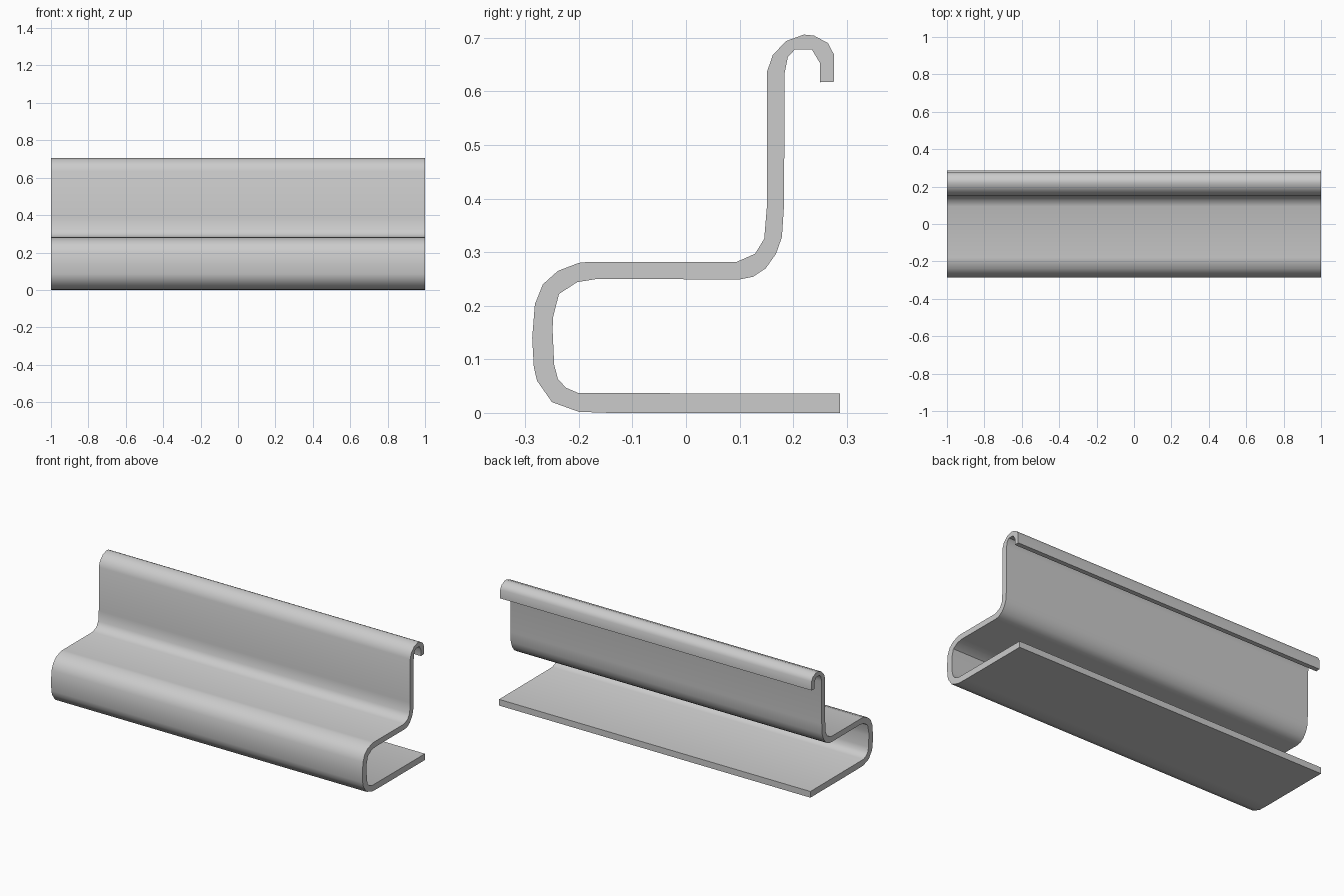
import bpy, bmesh, math

# Outer (front/bottom/top) edge of the bent sheet, as (y, z), from base lip to hook tip
outer = [(0.287, 0), (-0.142, 0), (-0.20, 0.002), (-0.25, 0.02), (-0.278, 0.06),
         (-0.284, 0.085), (-0.287, 0.14), (-0.282, 0.203), (-0.267, 0.24),
         (-0.239, 0.265), (-0.20, 0.28), (-0.18, 0.282), (0.095, 0.282),
         (0.129, 0.297), (0.146, 0.325), (0.151, 0.385), (0.151, 0.636),
         (0.162, 0.668), (0.187, 0.694), (0.22, 0.706), (0.239, 0.704),
         (0.265, 0.69), (0.276, 0.669), (0.276, 0.618)]

# Inner edge, returning from hook tip to base lip
inner = [(0.25, 0.617), (0.25, 0.653), (0.235, 0.678), (0.203, 0.678), (0.19, 0.664),
         (0.184, 0.634), (0.183, 0.388), (0.179, 0.328), (0.168, 0.297),
         (0.149, 0.27), (0.125, 0.254), (0.10, 0.249), (-0.166, 0.25),
         (-0.203, 0.244), (-0.237, 0.222), (-0.248, 0.179), (-0.249, 0.155),
         (-0.246, 0.09), (-0.239, 0.063), (-0.224, 0.047), (-0.201, 0.037),
         (0.287, 0.036)]

# Extrude the profile along x
bm = bmesh.new()
face = bm.faces.new([bm.verts.new((-1, y, z)) for y, z in outer + inner])
ext = bmesh.ops.extrude_face_region(bm, geom=[face], use_keep_orig=True)
verts = [g for g in ext["geom"] if isinstance(g, bmesh.types.BMVert)]
bmesh.ops.translate(bm, verts=verts, vec=(2, 0, 0))
bmesh.ops.recalc_face_normals(bm, faces=bm.faces)
mesh = bpy.data.meshes.new("bent_sheet_rail")
bm.to_mesh(mesh)
bm.free()

rail = bpy.data.objects.new("bent_sheet_rail", mesh)
bpy.context.collection.objects.link(rail)
bpy.context.view_layer.objects.active = rail
rail.select_set(True)
bpy.ops.object.shade_smooth_by_angle(angle=math.radians(40))
